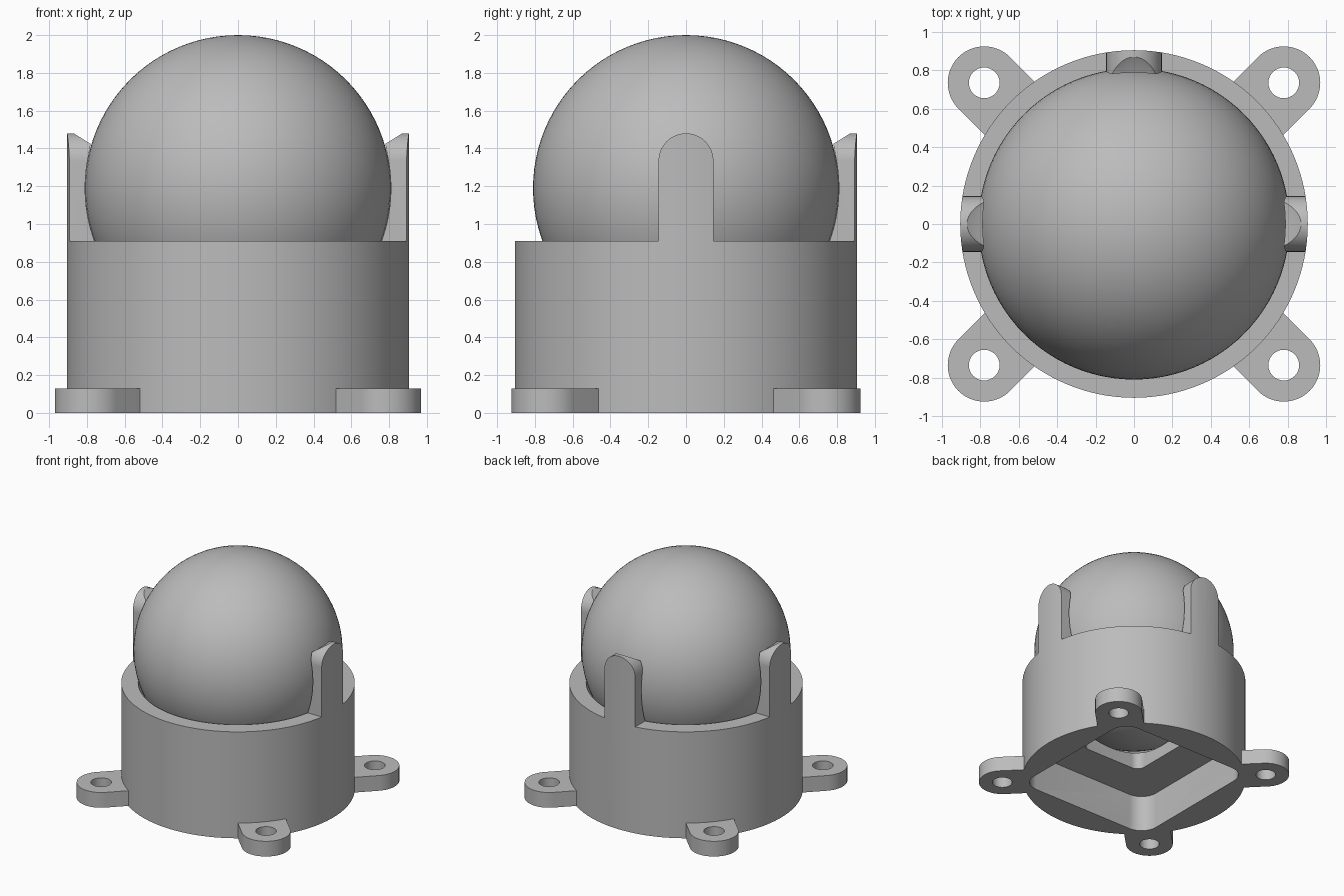
import bpy, bmesh
from math import cos, sin, pi, radians, sqrt
from mathutils import Matrix

RADIUS, RIM, TOP = 0.905, 0.91, 1.48
BALL_R, BALL_Z = 0.81, 1.19
PRONG_HALF = 0.145

old = bpy.data.objects.get("Cube")
if old:
    bpy.data.objects.remove(old, do_unlink=True)

grey = bpy.data.materials.new("plain grey")
grey.use_nodes = True
grey.diffuse_color = (0.5, 0.5, 0.5, 1)
grey.node_tree.nodes["Principled BSDF"].inputs["Base Color"].default_value = (0.5, 0.5, 0.5, 1)


def finish(name, bm):
    bmesh.ops.recalc_face_normals(bm, faces=bm.faces[:])
    mesh = bpy.data.meshes.new(name)
    bm.to_mesh(mesh)
    bm.free()
    mesh.materials.append(grey)
    obj = bpy.data.objects.new(name, mesh)
    bpy.context.collection.objects.link(obj)
    return obj


def prism(name, outline, low, high, matrix=Matrix()):
    """Extrude a flat outline along its local z."""
    bm = bmesh.new()
    face = bm.faces.new([bm.verts.new((x, y, low)) for x, y in outline])
    moved = bmesh.ops.extrude_face_region(bm, geom=[face])["geom"]
    verts = [v for v in moved if isinstance(v, bmesh.types.BMVert)]
    bmesh.ops.translate(bm, verts=verts, vec=(0, 0, high - low))
    bmesh.ops.transform(bm, matrix=matrix, verts=bm.verts[:])
    return finish(name, bm)


def lathe(name, profile, steps=128):
    bm = bmesh.new()
    verts = [bm.verts.new((r, 0, z)) for r, z in profile]
    edges = [bm.edges.new(pair) for pair in zip(verts, verts[1:])]
    bmesh.ops.spin(bm, geom=verts + edges, cent=(0, 0, 0), axis=(0, 0, 1),
                   angle=2 * pi, steps=steps)
    bmesh.ops.remove_doubles(bm, verts=bm.verts[:], dist=1e-4)
    return finish(name, bm)


def sphere(name, radius, u, v):
    bm = bmesh.new()
    bmesh.ops.create_uvsphere(bm, u_segments=u, v_segments=v, radius=radius,
                              matrix=Matrix.Translation((0, 0, BALL_Z)))
    return finish(name, bm)


def boolean(target, operation, cutter):
    """Apply a boolean and discard the helper."""
    mod = target.modifiers.new("cut", 'BOOLEAN')
    mod.operation, mod.object, mod.solver = operation, cutter, 'EXACT'
    bpy.context.view_layer.objects.active = target
    bpy.ops.object.modifier_apply(modifier=mod.name)
    bpy.data.objects.remove(cutter, do_unlink=True)


def arc(cx, cy, r, start, end, steps):
    angles = [radians(start + (end - start) * i / steps) for i in range(steps + 1)]
    return [(cx + r * cos(a), cy + r * sin(a)) for a in angles]


def rounded_square(half, corner):
    points, c = [], half - corner
    for i, (sx, sy) in enumerate([(1, 1), (-1, 1), (-1, -1), (1, -1)]):
        points += arc(sx * c, sy * c, corner, 90 * i, 90 * i + 90, 10)
    return points


def smooth(obj):
    bpy.ops.object.select_all(action='DESELECT')
    obj.select_set(True)
    bpy.context.view_layer.objects.active = obj
    bpy.ops.object.shade_smooth_by_angle(angle=radians(30))


# Region to keep: everything below the rim, plus three round-topped prongs
keep = prism("keep_region", [(-1.2, -1.2), (1.2, -1.2), (1.2, 1.2), (-1.2, 1.2)], -0.2, RIM)
arch = [(-PRONG_HALF, 0.5), (PRONG_HALF, 0.5)] + arc(0, TOP - PRONG_HALF, PRONG_HALF, 0, 180, 32)
for turn in (90, 180, 270):
    place = Matrix.Rotation(radians(turn), 4, 'Z') @ Matrix.Rotation(pi / 2, 4, 'X')
    boolean(keep, 'UNION', prism("prong_region", arch, 0.4, 1.1, place))

# Round housing with a bevelled inner lip on the prongs
housing = lathe("housing", [(0, 0), (RADIUS, 0), (RADIUS, TOP), (0.87, TOP),
                            (0.79, 1.425), (0, 1.2)])
boolean(housing, 'INTERSECT', keep)
boolean(housing, 'DIFFERENCE', sphere("socket_cutter", BALL_R + 0.013, 96, 48))

# Square pocket underneath and the smaller opening into the socket
boolean(housing, 'DIFFERENCE', prism("pocket_cutter", rounded_square(0.645, 0.15), -0.1, 0.32))
boolean(housing, 'DIFFERENCE', prism("opening_cutter", rounded_square(0.3, 0.07), 0.2, 0.7))
smooth(housing)

# Ball
ball = sphere("ball", BALL_R, 96, 48)
smooth(ball)

# Four mounting lugs with screw holes
reach = -0.2
lug_outline = [(reach, -0.19)] + arc(0, 0, 0.19, -90, 90, 32) + [(reach, 0.19)]
for label, sx, sy in [("front_left", 1, -1), ("front_right", -1, -1),
                      ("back_left", 1, 1), ("back_right", -1, 1)]:
    turn = pi / 4 * sy if sx > 0 else pi * 3 / 4 * sy
    place = Matrix.Translation((sx * 0.78, sy * 0.735, 0)) @ Matrix.Rotation(turn, 4, 'Z')
    lug = prism(label + "_lug", lug_outline, 0, 0.13, place)
    hole = arc(0, 0, 0.08, 0, 348.75, 31)
    boolean(lug, 'DIFFERENCE', prism("hole_cutter", hole, -0.1, 0.3, place))
    smooth(lug)
